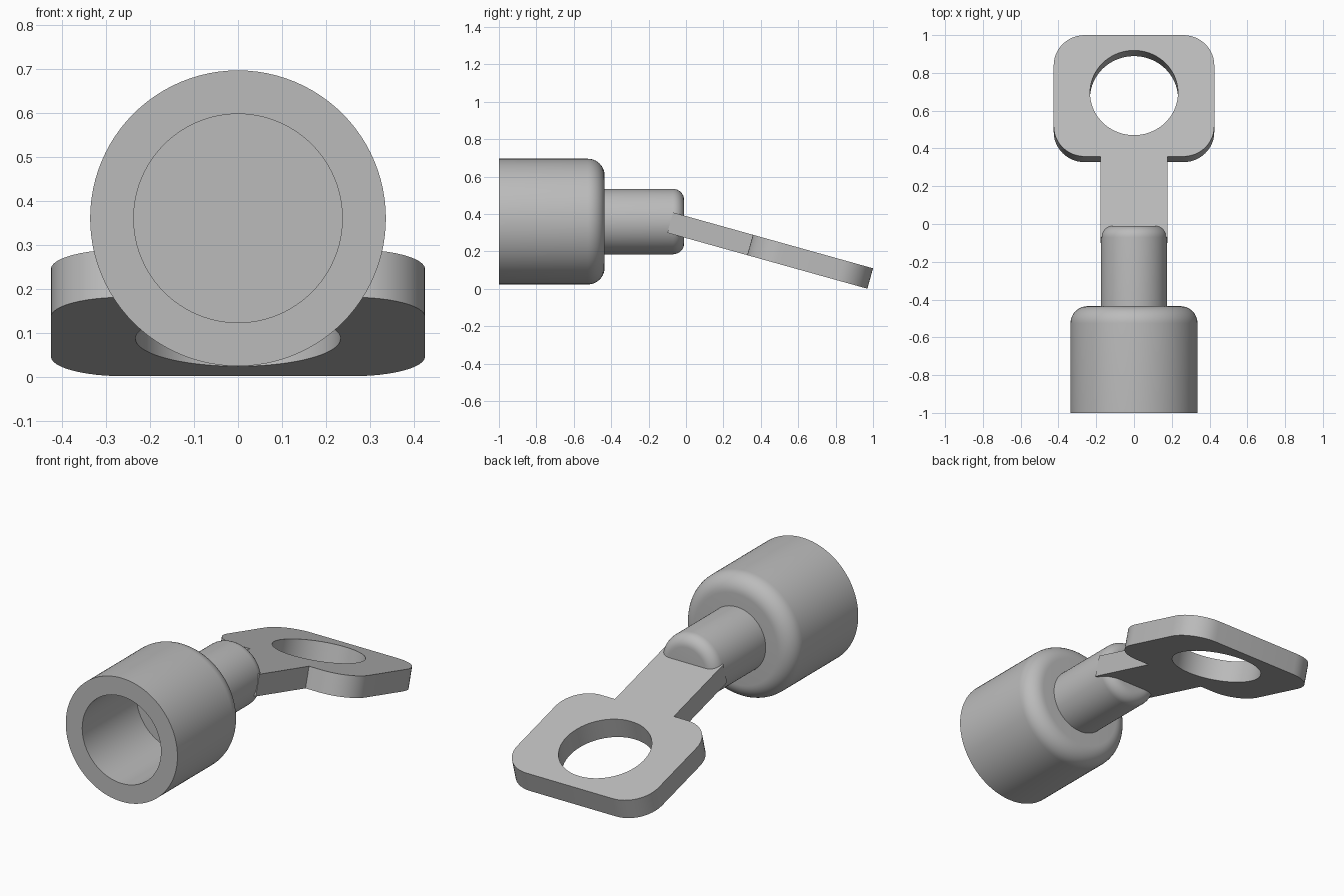
import bpy, bmesh, math
from mathutils import Vector

cube = bpy.data.objects.get("Cube")
if cube:
    bpy.data.objects.remove(cube, do_unlink=True)

grey = bpy.data.materials.new("plain_grey")
grey.use_nodes = True
colour = (0.5, 0.5, 0.5, 1)
grey.diffuse_color = colour
grey.node_tree.nodes["Principled BSDF"].inputs["Base Color"].default_value = colour

AXIS_Z = 0.36


def arc(cx, cy, r, start, end, steps):
    """Points on a circular arc, angles in degrees."""
    angles = [math.radians(start + (end - start) * i / steps) for i in range(steps + 1)]
    return [(cx + r * math.cos(a), cy + r * math.sin(a)) for a in angles]


def finish(obj):
    obj.data.materials.clear()
    obj.data.materials.append(grey)
    bpy.ops.object.select_all(action='DESELECT')
    obj.select_set(True)
    bpy.context.view_layer.objects.active = obj
    bpy.ops.object.shade_smooth_by_angle(angle=math.radians(30))


def lathe(name, profile, sides=96):
    """Revolve (radius, y) points around the horizontal axis."""
    bm = bmesh.new()
    verts = [bm.verts.new((r, y, AXIS_Z)) for r, y in profile]
    edges = [bm.edges.new(pair) for pair in zip(verts, verts[1:])]
    bmesh.ops.spin(bm, geom=verts + edges, cent=(0, 0, AXIS_Z), axis=(0, 1, 0),
                   angle=math.tau, steps=sides)
    bmesh.ops.remove_doubles(bm, verts=bm.verts, dist=0.0005)
    bmesh.ops.recalc_face_normals(bm, faces=bm.faces)
    mesh = bpy.data.meshes.new(name)
    bm.to_mesh(mesh)
    bm.free()
    obj = bpy.data.objects.new(name, mesh)
    bpy.context.collection.objects.link(obj)
    finish(obj)


# Socket: open cup with a blind bore and rounded back shoulder
R, BORE, BACK, ROUND = 0.336, 0.237, -0.435, 0.09
lathe("socket", [(0, -0.535), (BORE, -0.535), (BORE, -1), (R, -1)]
      + arc(R - ROUND, BACK - ROUND, ROUND, 0, 90, 10) + [(0, BACK)])

# Neck: solid rod with a rounded end
NECK, TIP, ROUND = 0.175, -0.01, 0.06
lathe("neck", [(0, BACK - 0.02), (NECK, BACK - 0.02)]
      + arc(NECK - ROUND, TIP - ROUND, ROUND, 0, 90, 8) + [(0, TIP)])

# Tilted tab: strip and rounded plate with a round hole, measured from its far edge
TILT, THICK = math.radians(15.6), 0.113
HALF, STRIP, CORNER, NEAR, START = 0.425, 0.177, 0.165, -0.667, -1.11
right_side = ([(STRIP, START), (STRIP, NEAR)]
              + arc(HALF - CORNER, NEAR + CORNER, CORNER, -90, 0, 12)
              + arc(HALF - CORNER, -CORNER, CORNER, 0, 90, 12))
outline = right_side + [(-x, y) for x, y in reversed(right_side)]
hole = arc(0, -0.317, 0.233, 0, 360, 72)[:-1]

curve = bpy.data.curves.new("tab_plate", 'CURVE')
curve.dimensions = '2D'
curve.fill_mode = 'BOTH'
curve.extrude = THICK / 2
for loop in (outline, hole):
    spline = curve.splines.new('POLY')
    spline.points.add(len(loop) - 1)
    for point, (x, y) in zip(spline.points, loop):
        point.co = (x, y, 0, 1)
    spline.use_cyclic_u = True
tab = bpy.data.objects.new("tab_plate", curve)
bpy.context.collection.objects.link(tab)
tab.rotation_euler.x = -TILT
tab.location = Vector((0, 1, 0.11)) - Vector((0, math.sin(TILT), math.cos(TILT))) * THICK / 2
bpy.ops.object.select_all(action='DESELECT')
tab.select_set(True)
bpy.context.view_layer.objects.active = tab
bpy.ops.object.convert(target='MESH')
tab = bpy.context.view_layer.objects.active

# Weld the caps to the walls
bm = bmesh.new()
bm.from_mesh(tab.data)
bmesh.ops.remove_doubles(bm, verts=bm.verts, dist=0.0005)
bmesh.ops.recalc_face_normals(bm, faces=bm.faces)
bm.to_mesh(tab.data)
bm.free()
finish(tab)
